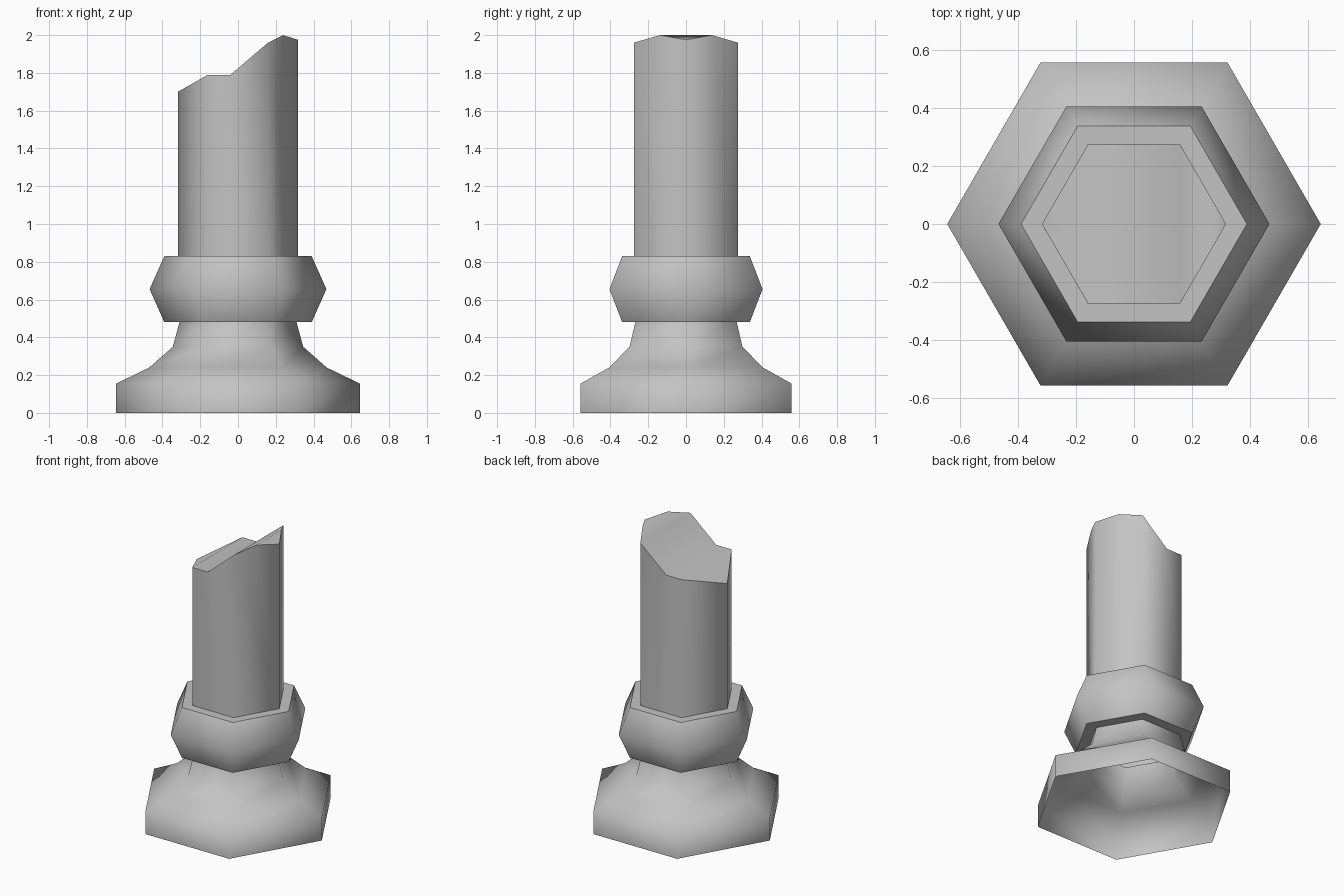
import bpy, bmesh, math

cube = bpy.data.objects.get("Cube")
if cube:
    bpy.data.objects.remove(cube)

stone = bpy.data.materials.new("grey_stone")
stone.use_nodes = True
grey = (0.55, 0.55, 0.55, 1)
stone.diffuse_color = grey
stone.node_tree.nodes["Principled BSDF"].inputs["Base Color"].default_value = grey

bm = bmesh.new()


def hex_ring(radius, z):
    """Six corners, starting on +x and going anticlockwise."""
    return [bm.verts.new((radius * math.cos(i * math.pi / 3),
                          radius * math.sin(i * math.pi / 3), z)) for i in range(6)]


# Flared foot (open underneath), neck and collar, up to the foot of the shaft
profile = [(0.645, 0), (0.645, 0.155), (0.47, 0.24), (0.345, 0.35), (0.31, 0.48),
           (0.39, 0.48), (0.468, 0.655), (0.39, 0.83), (0.318, 0.83)]
rings = [hex_ring(r, z) for r, z in profile]
for low, high in zip(rings, rings[1:]):
    for i in range(6):
        j = (i + 1) % 6
        bm.faces.new((low[i], low[j], high[j], high[i]))

# Broken rim of the shaft: (x, half width, z) from the low side to the high side
stations = [(-0.318, 0, 1.70), (-0.159, 0.275, 1.79), (-0.04, 0.275, 1.79),
            (0.159, 0.275, 1.96), (0.239, 0.137, 2.0), (0.318, 0, 1.975)]
front = [bm.verts.new((x, -y, z)) for x, y, z in stations]
back = [bm.verts.new((x, y, z)) if y else front[i]
        for i, (x, y, z) in enumerate(stations)]

# Shaft walls, one face for each side of the hexagon
foot = rings[-1]
for rim, corners in ((front, (3, 4, 5, 0)), (back, (3, 2, 1, 0))):
    for k, (a, b) in enumerate(((0, 1), (1, 3), (3, 5))):
        wall = [foot[corners[k]], foot[corners[k + 1]]] + rim[a:b + 1][::-1]
        bm.faces.new(wall if rim is front else wall[::-1])

# Fracture surface, in strips across the shaft
for i in range(len(stations) - 1):
    strip = [front[i], front[i + 1], back[i + 1], back[i]]
    bm.faces.new(list(dict.fromkeys(strip)))

bmesh.ops.recalc_face_normals(bm, faces=bm.faces)
mesh = bpy.data.meshes.new("broken_column")
bm.to_mesh(mesh)
bm.free()
mesh.materials.append(stone)

column = bpy.data.objects.new("broken_column", mesh)
bpy.context.collection.objects.link(column)
bpy.ops.object.select_all(action='DESELECT')
column.select_set(True)
bpy.context.view_layer.objects.active = column
bpy.ops.object.shade_smooth_by_angle(angle=math.radians(63))
